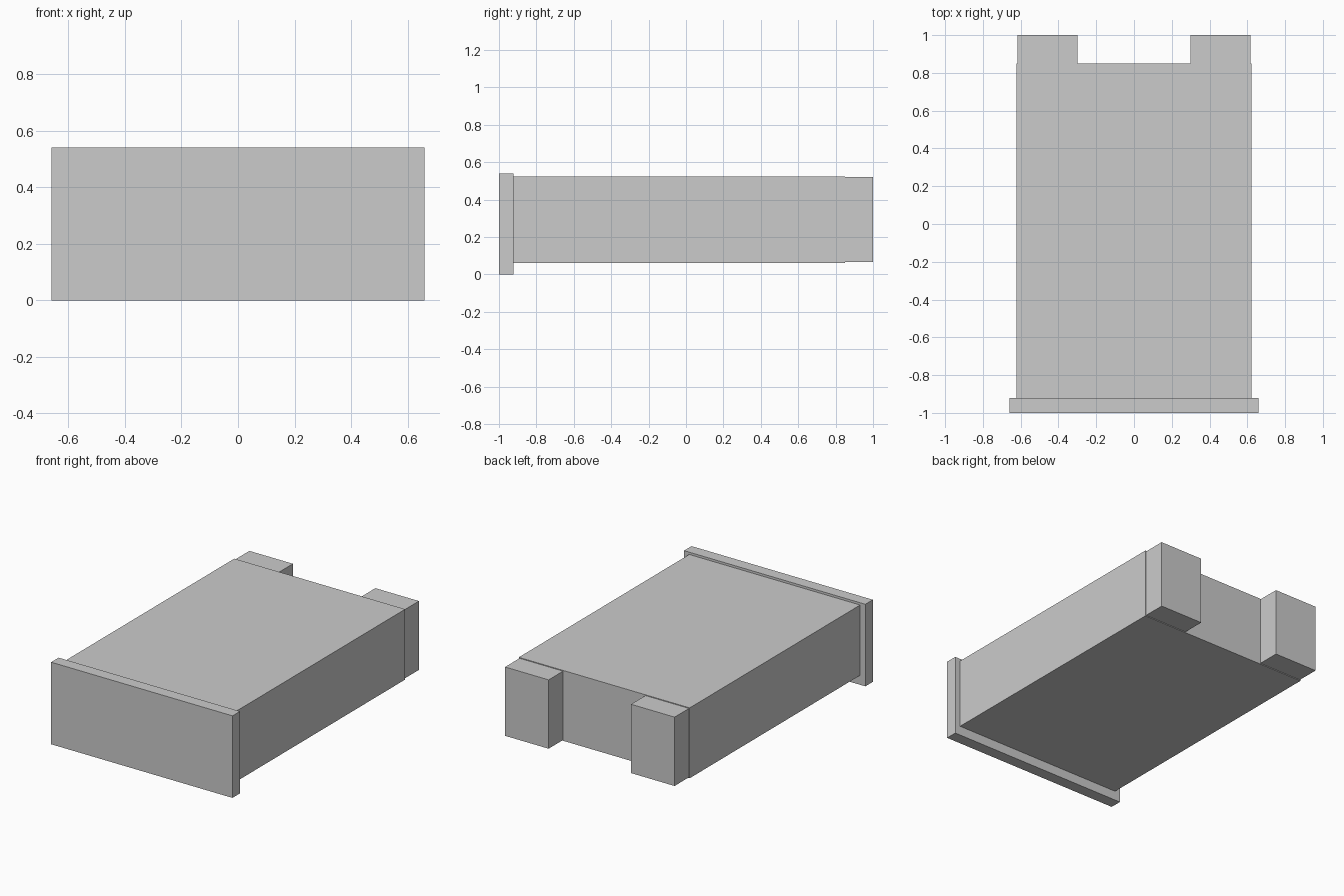
import bpy

if "Cube" in bpy.data.objects:
    bpy.data.objects.remove(bpy.data.objects["Cube"])

grey = bpy.data.materials.new("light_grey")
grey.diffuse_color = (0.6, 0.6, 0.6, 1)
grey.use_nodes = True
grey.node_tree.nodes["Principled BSDF"].inputs["Base Color"].default_value = grey.diffuse_color


def box(name, low, high):
    """Add a box spanning two opposite corners."""
    centre = [(a + b) / 2 for a, b in zip(low, high)]
    size = [b - a for a, b in zip(low, high)]
    bpy.ops.mesh.primitive_cube_add(size=1, location=centre)
    obj = bpy.context.object
    obj.name = name
    obj.scale = size
    bpy.ops.object.transform_apply(location=False, rotation=False, scale=True)
    obj.data.materials.append(grey)
    return obj


# Main housing
box("housing", (-0.622, -0.922, 0.062), (0.622, 0.85, 0.525))

# Wider front panel
box("front_panel", (-0.66, -1.0, 0.0), (0.66, -0.922, 0.54))

# Pair of rear connector blocks, slightly inset from the housing sides
for side, x0, x1 in (("left", -0.617, -0.3), ("right", 0.3, 0.617)):
    box(side + "_rear_block", (x0, 0.85, 0.067), (x1, 1.0, 0.52))
